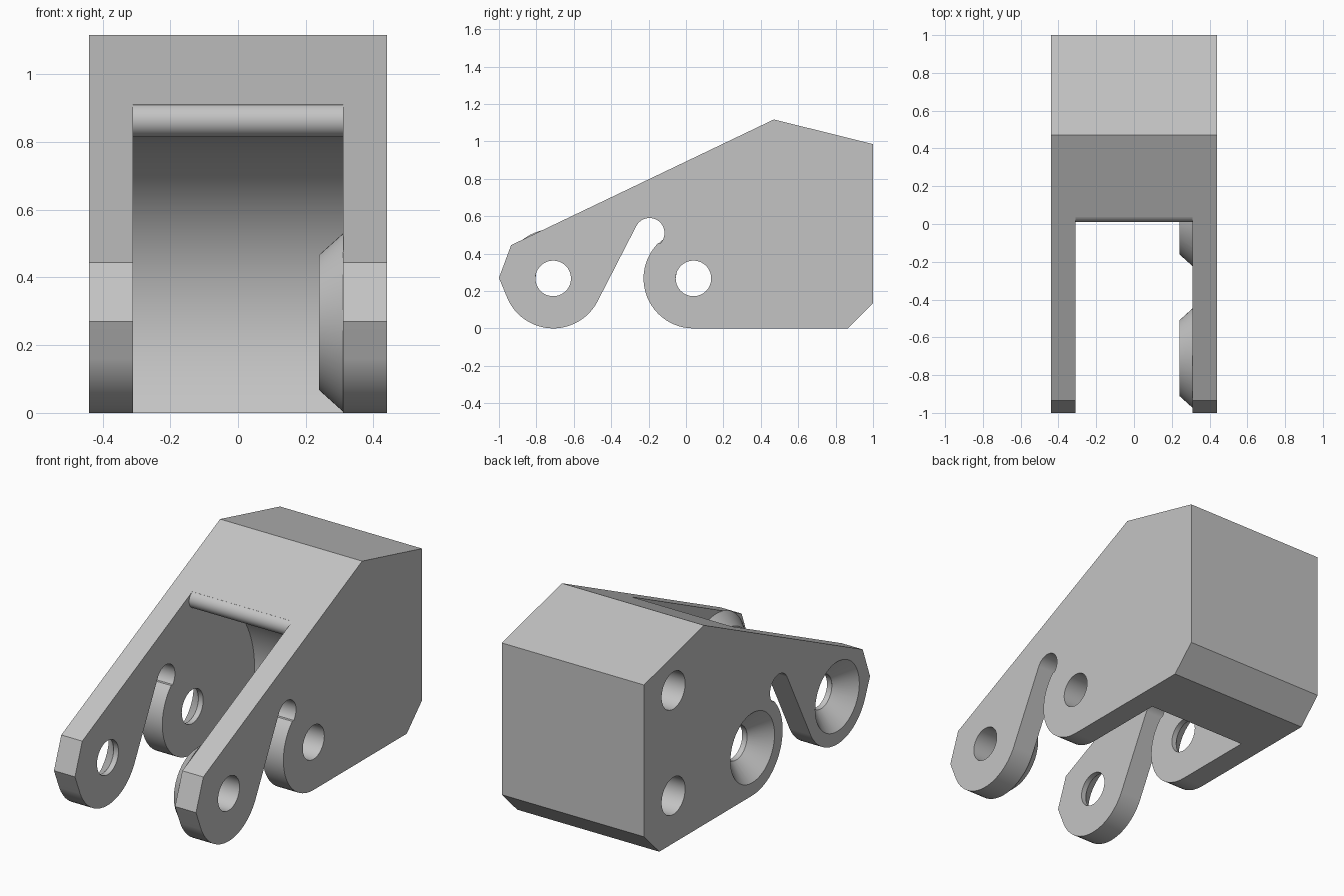
import bpy, bmesh
from math import sin, cos, radians, pi
from mathutils import Matrix

cube = bpy.data.objects.get("Cube")
if cube:
    bpy.data.objects.remove(cube, do_unlink=True)

grey = bpy.data.materials.new("plain_grey")
grey.use_nodes = True
grey.diffuse_color = (0.55, 0.55, 0.55, 1)
grey.node_tree.nodes["Principled BSDF"].inputs["Base Color"].default_value = (0.55, 0.55, 0.55, 1)

HALF, INNER = 0.44, 0.31          # outer and inner half widths
FRONT, REAR = (-0.71, 0.267), (0.04, 0.267)   # pivot centres (y, z)
R = 0.267


def finish(bm, name):
    bmesh.ops.recalc_face_normals(bm, faces=bm.faces)
    me = bpy.data.meshes.new(name)
    bm.to_mesh(me)
    bm.free()
    me.materials.append(grey)
    ob = bpy.data.objects.new(name, me)
    bpy.context.collection.objects.link(ob)
    return ob


def arc(centre, r, a0, a1, n):
    angles = [radians(a0 + (a1 - a0) * i / n) for i in range(n + 1)]
    return [(centre[0] + r * cos(a), centre[1] + r * sin(a)) for a in angles]


def extrude(name, profile, half):
    """Side profile (y, z) extruded symmetrically across x."""
    bm = bmesh.new()
    face = bm.faces.new([bm.verts.new((-half, y, z)) for y, z in profile])
    new = bmesh.ops.extrude_face_region(bm, geom=[face])["geom"]
    bmesh.ops.translate(bm, vec=(2 * half, 0, 0),
                        verts=[v for v in new if isinstance(v, bmesh.types.BMVert)])
    return finish(bm, name)


def cone(name, centre, x0, x1, r0, r1):
    """Cone or cylinder along x from x0 (radius r0) to x1 (radius r1)."""
    bm = bmesh.new()
    place = Matrix.Translation(((x0 + x1) / 2, *centre)) @ Matrix.Rotation(pi / 2, 4, "Y")
    bmesh.ops.create_cone(bm, cap_ends=True, segments=64, radius1=r0, radius2=r1,
                          depth=x1 - x0, matrix=place)
    return finish(bm, name)


def combine(target, tool, operation):
    mod = target.modifiers.new("cut", "BOOLEAN")
    mod.operation, mod.object, mod.solver = operation, tool, "EXACT"
    bpy.context.view_layer.objects.active = target
    bpy.ops.object.modifier_apply(modifier=mod.name)
    bpy.data.objects.remove(tool, do_unlink=True)


# Bracket body with hooked gap between the two pivot lugs
outline = [(-0.935, 0.445), (0.47, 1.117), (1, 0.985), (1, 0.135), (0.865, 0)]
outline += arc(REAR, R, 270, 135, 24)
outline += arc((-0.195, 0.51), 0.08, -42, 152, 24)
outline += arc(FRONT, R, -28, -156, 24)
outline += [(-1, 0.27)]
body = extrude("bracket_body", outline, HALF)

# Central pocket with round back wall and rounded upper lip
pocket = [(-1.2, -0.2), (0.53, -0.2)]
pocket += arc(REAR, 0.55, -29, 87, 40)
pocket += arc((0.06, 0.865), 0.05, 265, 116, 16)
pocket += [(0.0, 1.3), (-1.2, 1.3)]
combine(body, extrude("pocket_cutter", pocket, INNER), "DIFFERENCE")

# Conical bosses, countersinks and through holes at each pivot
for pivot in (FRONT, REAR):
    combine(body, cone("boss", pivot, 0.24, INNER + 0.001, 0.2, R - 0.003), "UNION")
    combine(body, cone("countersink_cutter", pivot, -HALF - 0.01, -0.34, 0.205, 0.095), "DIFFERENCE")
    combine(body, cone("hole_cutter", pivot, -0.6, 0.6, 0.095, 0.095), "DIFFERENCE")

# Blind holes on the right side
for z in (0.265, 0.855):
    combine(body, cone("blind_cutter", (0.74, z), -0.6, -0.1, 0.104, 0.104), "DIFFERENCE")

bpy.ops.object.select_all(action="DESELECT")
body.select_set(True)
bpy.context.view_layer.objects.active = body
bpy.ops.object.shade_smooth_by_angle(angle=radians(20))
weighted = body.modifiers.new("weighted_normals", "WEIGHTED_NORMAL")
weighted.keep_sharp = True
